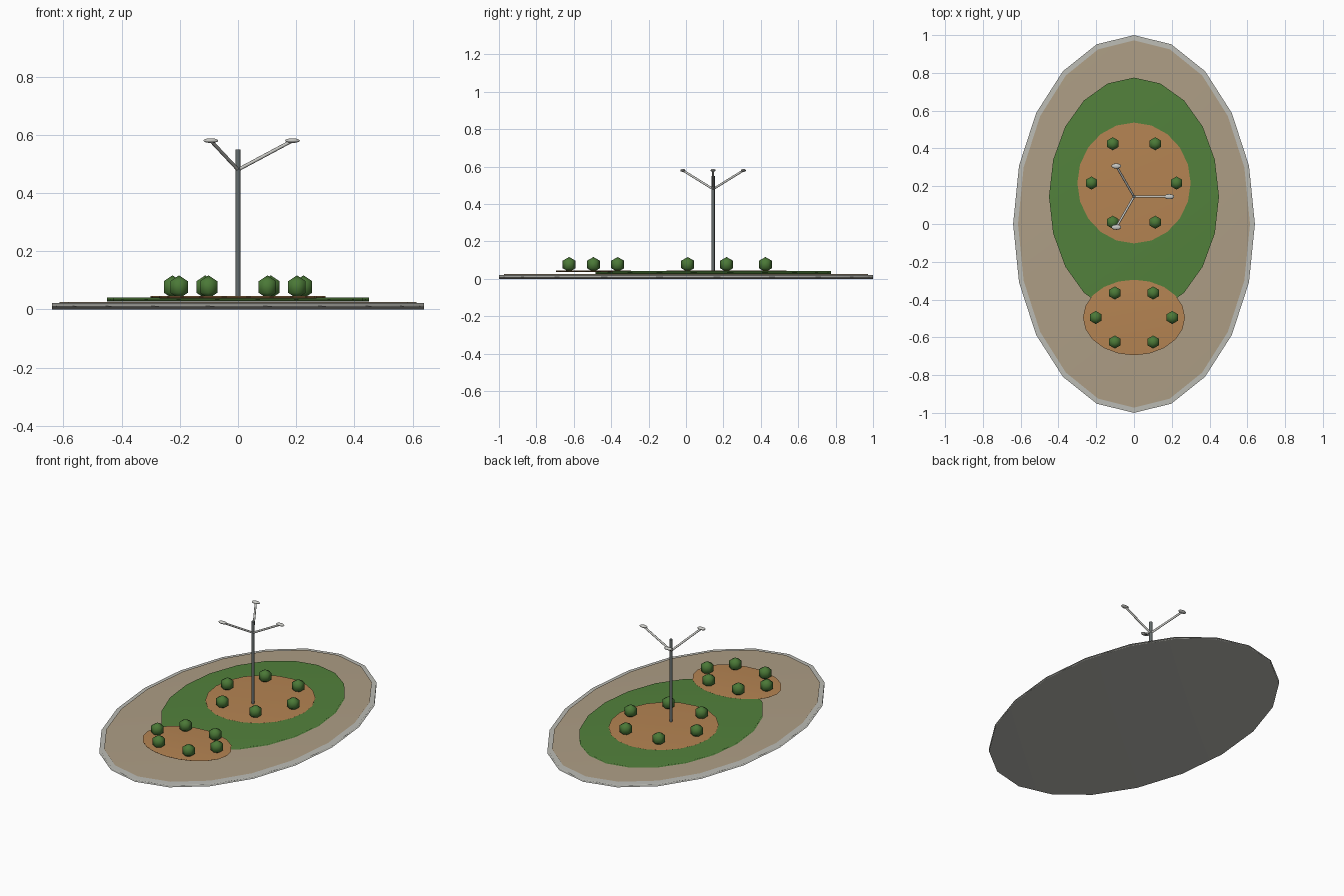
import bpy, math
from mathutils import Vector

if "Cube" in bpy.data.objects:
    bpy.data.objects.remove(bpy.data.objects["Cube"])


def material(name, rgb):
    m = bpy.data.materials.new(name)
    m.diffuse_color = (*rgb, 1)
    m.use_nodes = True
    m.node_tree.nodes["Principled BSDF"].inputs["Base Color"].default_value = m.diffuse_color
    return m


STONE = material("pale stone", (0.50, 0.50, 0.46))
GRAVEL = material("tan gravel", (0.42, 0.34, 0.235))
GRASS = material("grass green", (0.085, 0.22, 0.045))
SOIL = material("orange soil", (0.46, 0.23, 0.085))
LEAF = material("leaf green", (0.07, 0.19, 0.038))
METAL = material("dark metal", (0.13, 0.15, 0.15))
LIGHT = material("light grey", (0.58, 0.58, 0.55))


def finish(name, mat):
    ob = bpy.context.object
    ob.name = name
    ob.data.materials.append(mat)
    bpy.ops.object.shade_smooth()
    return ob


def slab(name, y, rx, ry, z0, z1, mat):
    """Thin 20-sided elliptical plate."""
    bpy.ops.mesh.primitive_cylinder_add(vertices=20, radius=1, depth=1,
                                        location=(0, y, (z0 + z1) / 2))
    bpy.context.object.scale = (rx, ry, z1 - z0)
    return finish(name, mat)


def rod(name, a, b, r, sides, mat):
    """Round bar between two points."""
    a, b = Vector(a), Vector(b)
    bpy.ops.mesh.primitive_cylinder_add(vertices=sides, radius=r, depth=(b - a).length,
                                        location=(a + b) / 2)
    bpy.context.object.rotation_euler = (b - a).to_track_quat('Z', 'Y').to_euler()
    ob = finish(name, mat)
    bpy.ops.object.shade_smooth_by_angle(angle=math.radians(50))
    return ob


# Traffic island: kerb, gravel and lawn
slab("kerb", 0, 0.64, 1.0, 0, 0.022, STONE)
slab("gravel_bed", 0, 0.614, 0.972, 0.004, 0.026, GRAVEL)
slab("lawn", 0.145, 0.45, 0.63, 0.0265, 0.041, GRASS)

# Flower beds, each ringed by six shrubs
beds = [("large_bed", 0.217, 0.30, 0.32), ("small_bed", -0.495, 0.27, 0.20)]
for name, y, rx, ry in beds:
    slab(name, y, rx, ry, 0.038, 0.046, SOIL)
    for i in range(6):
        a = i * math.pi / 3
        bpy.ops.mesh.primitive_uv_sphere_add(
            segments=6, ring_count=3, radius=0.04,
            location=(0.75 * rx * math.cos(a), y + 0.75 * ry * math.sin(a), 0.077))
        finish(f"{name}_shrub_{i + 1}", LEAF)

# Lamp post with three arms and flat lamp heads
PY = 0.145
rod("lamp_post", (0, PY, 0.035), (0, PY, 0.55), 0.009, 10, METAL)
for i in range(3):
    a = i * math.tau / 3
    tip = (0.187 * math.cos(a), PY + 0.187 * math.sin(a), 0.58)
    rod(f"lamp_arm_{i + 1}", (0, PY, 0.48), tip, 0.006, 8, LIGHT)
    bpy.ops.mesh.primitive_uv_sphere_add(segments=10, ring_count=6, radius=1, location=tip)
    bpy.context.object.scale = (0.027, 0.014, 0.008)
    finish(f"lamp_head_{i + 1}", LIGHT)
